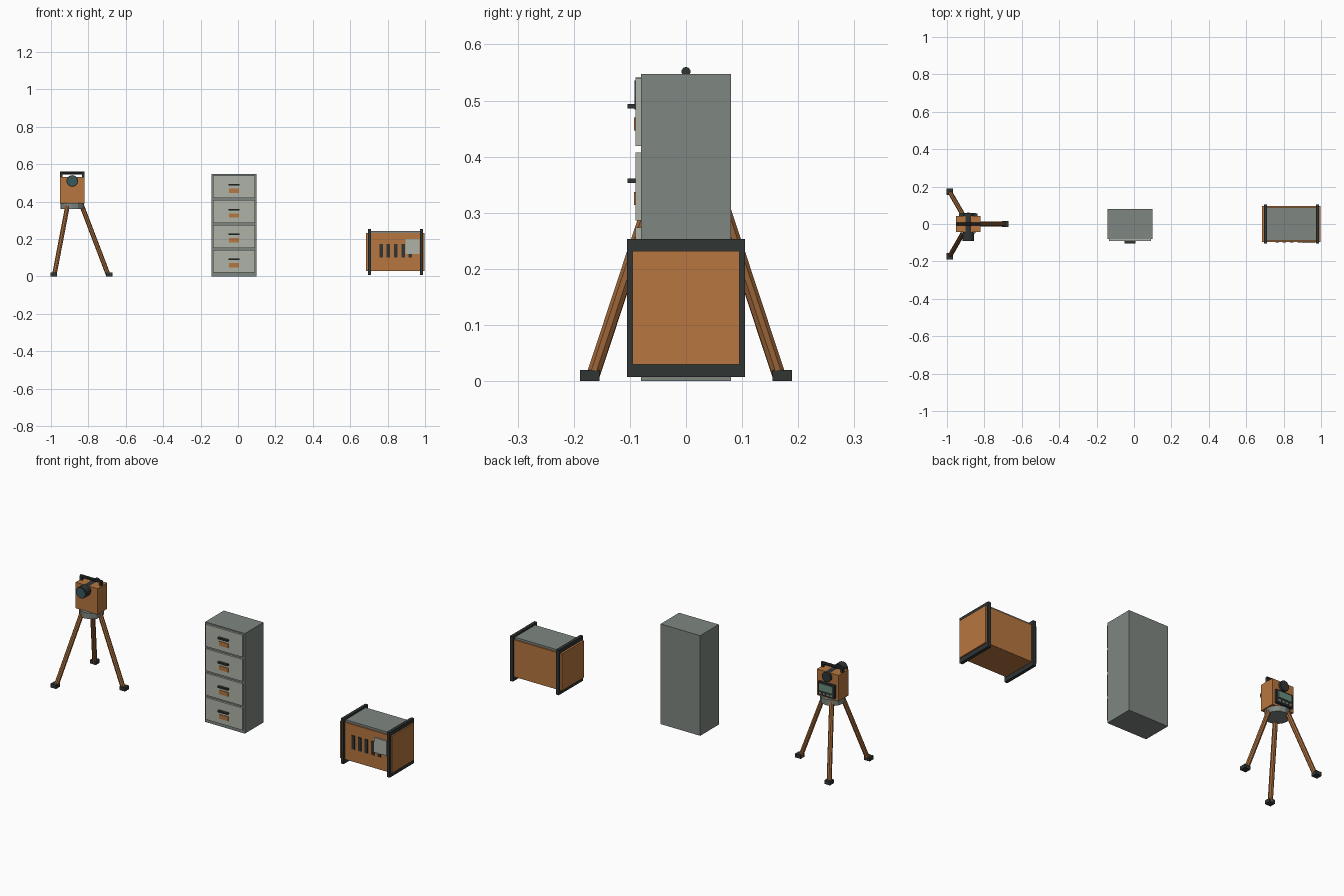
import bpy
from math import cos, sin, pi
from mathutils import Vector

if "Cube" in bpy.data.objects:
    bpy.data.objects.remove(bpy.data.objects["Cube"])


def material(name, r, g, b):
    m = bpy.data.materials.new(name)
    m.diffuse_color = (r, g, b, 1)
    m.use_nodes = True
    m.node_tree.nodes["Principled BSDF"].inputs["Base Color"].default_value = m.diffuse_color
    return m


ORANGE = material("orange_paint", 0.47, 0.18, 0.05)
WOOD = material("leg_wood", 0.38, 0.15, 0.045)
STEEL = material("steel_grey", 0.21, 0.24, 0.22)
PALE = material("pale_grey", 0.43, 0.45, 0.39)
DARK = material("dark_rubber", 0.03, 0.035, 0.034)
GLASS = material("glass", 0.04, 0.10, 0.11)
SCREEN = material("screen_green", 0.15, 0.27, 0.21)


def box(name, x, y, z, mat):
    """Box from (min, max) ranges on each axis."""
    c = [(a + b) / 2 for a, b in (x, y, z)]
    bpy.ops.mesh.primitive_cube_add(size=1, location=c)
    o = bpy.context.object
    o.name = name
    o.scale = [b - a for a, b in (x, y, z)]
    o.data.materials.append(mat)
    bpy.ops.object.transform_apply(location=False, rotation=False, scale=True)
    return o


def rod(name, p, q, r, mat, sides=16):
    """Cylinder between two points."""
    p, q = Vector(p), Vector(q)
    d = q - p
    bpy.ops.mesh.primitive_cylinder_add(vertices=sides, radius=r, depth=d.length,
                                        location=(p + q) / 2)
    o = bpy.context.object
    o.name = name
    o.rotation_mode = 'QUATERNION'
    o.rotation_quaternion = d.to_track_quat('Z', 'Y')
    o.data.materials.append(mat)
    return o


# Filing cabinet
box("cabinet_body", (-0.142, 0.098), (-0.08, 0.08), (0, 0.547), STEEL)
for i in range(4):
    z = 0.02 + 0.133 * i
    box(f"drawer_{i}", (-0.134, 0.090), (-0.09, -0.078), (z, z + 0.121), PALE)
    box(f"drawer_handle_{i}", (-0.052, 0.008), (-0.104, -0.088), (z + 0.067, z + 0.075), DARK)
    box(f"label_holder_{i}", (-0.049, 0.005), (-0.093, -0.088), (z + 0.028, z + 0.051), ORANGE)

# Generator housing
box("generator_body", (0.684, 0.998), (-0.095, 0.095), (0.03, 0.232), ORANGE)
box("generator_lid", (0.70, 0.982), (-0.087, 0.087), (0.231, 0.243), STEEL)
for side, x in (("left", 0.695), ("right", 0.973)):
    xr = (x, x + 0.017)
    for s in (-1, 1):
        yr = sorted((s * 0.105, s * 0.085))
        box(f"frame_post_{side}", xr, yr, (0.007, 0.253), DARK)
    for name, zr in (("top", (0.23, 0.253)), ("bottom", (0.007, 0.03))):
        box(f"frame_{name}_{side}", xr, (-0.085, 0.085), zr, DARK)
for i in range(5):
    x = 0.756 + 0.039 * i
    box(f"vent_slot_{i}", (x, x + 0.019), (-0.099, -0.09), (0.1, 0.174), DARK)
box("control_panel", (0.895, 0.97), (-0.102, -0.09), (0.12, 0.2), PALE)

# Survey instrument tripod
CX = -0.886
for i in range(3):
    a = i * 2 * pi / 3
    ux, uy = cos(a), sin(a)
    fx, fy = CX + 0.198 * ux, 0.198 * uy
    rod(f"tripod_leg_{i}", (CX + 0.052 * ux, 0.052 * uy, 0.375),
        (CX + 0.192 * ux, 0.192 * uy, 0.008), 0.0125, WOOD, 8)
    box(f"tripod_foot_{i}", (fx - 0.017, fx + 0.017), (fy - 0.017, fy + 0.017), (0, 0.02), DARK)
rod("tripod_head", (CX, 0, 0.36), (CX, 0, 0.392), 0.062, STEEL, 12)

# Instrument body with carrying handle
box("instrument_body", (CX - 0.066, CX + 0.066), (-0.042, 0.042), (0.39, 0.532), ORANGE)
for s in (-1, 1):
    x = CX + s * 0.059
    box("handle_post", (x - 0.007, x + 0.007), (-0.007, 0.007), (0.53, 0.555), DARK)
rod("handle_bar", (CX - 0.066, 0, 0.552), (CX + 0.066, 0, 0.552), 0.008, DARK, 10)

# Telescope running front to back
Z = 0.51
rod("telescope_tube", (CX, -0.085, Z), (CX, 0.055, Z), 0.027, DARK)
rod("telescope_objective", (CX, -0.09, Z), (CX, -0.05, Z), 0.031, DARK)
rod("objective_lens", (CX, -0.092, Z), (CX, -0.088, Z), 0.026, GLASS)

# Rear display and keys
box("display_panel", (CX - 0.05, CX + 0.05), (0.04, 0.055), (0.403, 0.475), DARK)
box("display_screen", (CX - 0.041, CX + 0.041), (0.05, 0.06), (0.431, 0.468), SCREEN)
for i in range(4):
    x = CX - 0.033 + 0.022 * i
    box(f"display_key_{i}", (x - 0.007, x + 0.007), (0.05, 0.058), (0.41, 0.422), STEEL)
